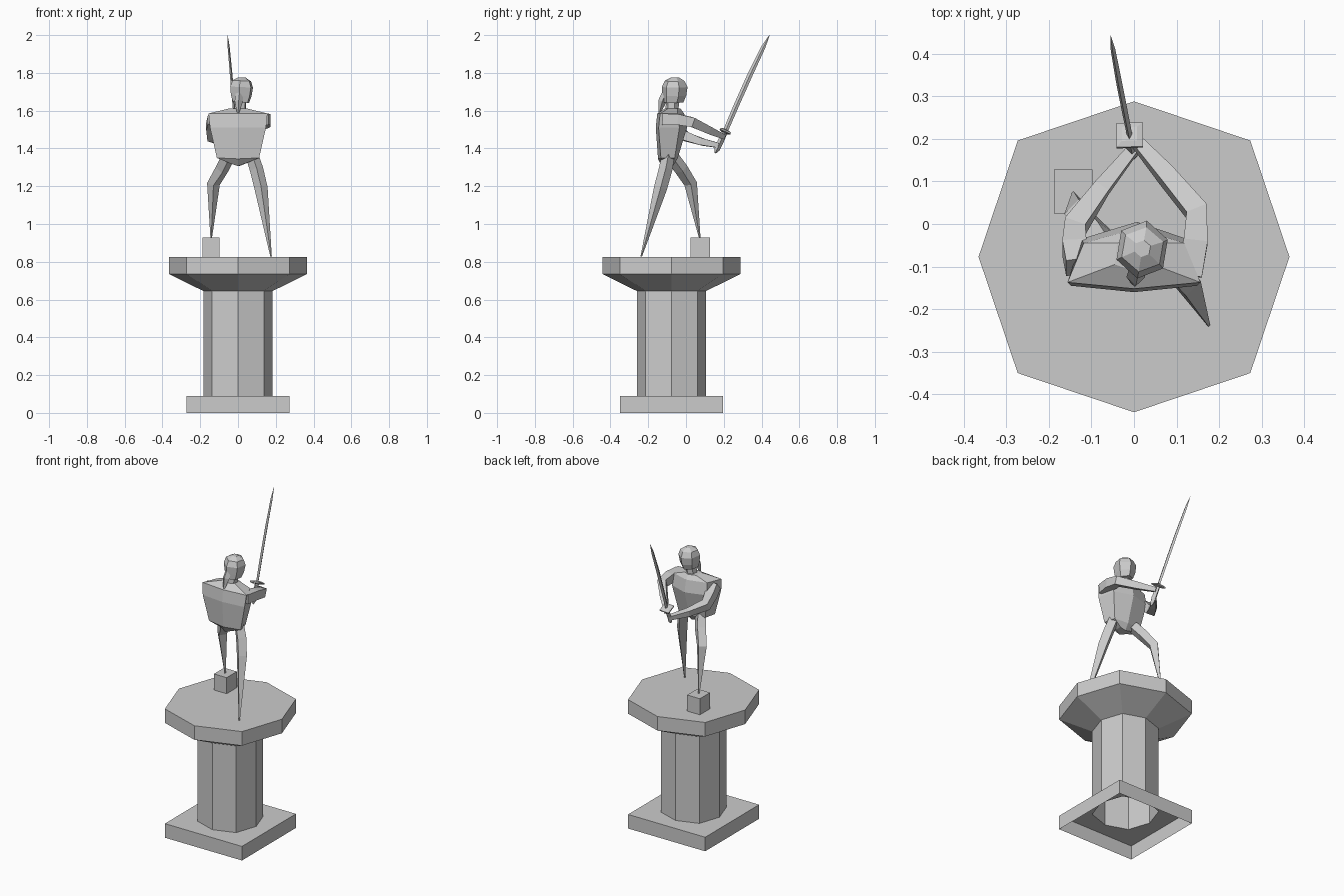
import bpy, bmesh
from math import sin, cos, pi, radians
from mathutils import Vector


def loft(name, rings, cap_start=True, cap_end=True):
    """Skin a list of equal-length point rings into one flat-shaded object."""
    bm = bmesh.new()
    vr = [[bm.verts.new(p) for p in r] for r in rings]
    n = len(rings[0])
    for a, b in zip(vr, vr[1:]):
        for i in range(n):
            j = (i + 1) % n
            bm.faces.new((a[i], a[j], b[j], b[i]))
    if cap_start:
        bm.faces.new(vr[0][::-1])
    if cap_end:
        bm.faces.new(vr[-1])
    bmesh.ops.recalc_face_normals(bm, faces=bm.faces)
    me = bpy.data.meshes.new(name)
    bm.to_mesh(me)
    bm.free()
    ob = bpy.data.objects.new(name, me)
    bpy.context.collection.objects.link(ob)
    return ob


def limb(name, path, radii, turn=0, flat=1.0):
    """Four-sided tapered tube along a path; flat squeezes it in x."""
    pts = [Vector(p) for p in path]
    rings = []
    for i, p in enumerate(pts):
        t = (pts[min(i + 1, len(pts) - 1)] - pts[max(i - 1, 0)]).normalized()
        v = t.cross(Vector((1, 0, 0))).normalized()
        u = v.cross(t)
        a = [radians(turn) + k * pi / 2 for k in range(4)]
        rings.append([p + u * cos(k) * radii[i] * flat + v * sin(k) * radii[i] for k in a])
    return loft(name, rings)


# Pedestal: square base, octagonal column, flared octagonal top, open below
CY = -0.077


def octagon(s, z, square=False):
    d = 0.273 / 0.365
    e = d if square else 1
    unit = [(e, 0), (d, d), (0, e), (-d, d), (-e, 0), (-d, -d), (0, -e), (d, -d)]
    return [(x * s, CY + y * s, z) for x, y in unit]


loft("pedestal", [octagon(0.365, 0, True), octagon(0.365, 0.09, True),
                  octagon(0.183, 0.09), octagon(0.183, 0.645),
                  octagon(0.365, 0.735), octagon(0.365, 0.825)], cap_start=False)

# Small block under the forward foot
loft("foot_block", [[(x, y, z) for x, y in
                     ((-0.188, 0.025), (-0.098, 0.025), (-0.098, 0.128), (-0.188, 0.128))]
                    for z in (0.825, 0.928)])


# Torso: six-point sections (half width back, back y, half width front, front y, peak y, z)
def section(wb, yb, wf, yf, peak, z, zc=0):
    return [(-wb, yb, z), (0, yb - 0.015, z + zc), (wb, yb, z),
            (wf, yf, z), (0.007, peak, z + zc), (-wf, yf, z)]


loft("torso", [section(0.04, -0.115, 0.04, -0.075, -0.07, 1.32, -0.013),
               section(0.112, -0.133, 0.095, -0.06, -0.045, 1.35, -0.005),
               section(0.148, -0.145, 0.124, -0.035, 0.005, 1.51),
               section(0.156, -0.137, 0.118, -0.045, -0.01, 1.585),
               section(0.045, -0.095, 0.04, -0.045, -0.03, 1.612)])


# Neck and head: six-sided rings
def hexring(cx, cy, rx, ry, z, tilt=0.0):
    a = [radians(20) + i * pi / 3 for i in range(6)]
    return [(cx + rx * cos(k), cy + ry * sin(k), z + tilt * cos(k)) for k in a]


loft("neck", [hexring(0.01, -0.075, 0.034, 0.036, 1.59), hexring(0.015, -0.07, 0.03, 0.034, 1.67)])
loft("head", [hexring(0.015, -0.068, 0.046, 0.055, 1.645, -0.005),
              hexring(0.017, -0.062, 0.058, 0.064, 1.68, -0.004),
              hexring(0.019, -0.06, 0.064, 0.069, 1.725, -0.003),
              hexring(0.02, -0.06, 0.052, 0.053, 1.758, -0.003),
              hexring(0.02, -0.058, 0.02, 0.02, 1.776)])
limb("hair_tail", [(0.008, -0.108, 1.69), (0.004, -0.125, 1.65), (0, -0.142, 1.585)],
     [0.02, 0.022, 0.005])

# Legs
limb("forward_leg", [(-0.055, -0.07, 1.35), (-0.085, -0.025, 1.29), (-0.13, 0.025, 1.212),
                     (-0.142, 0.073, 0.925)], [0.036, 0.036, 0.034, 0.004])
limb("rear_leg", [(0.075, -0.095, 1.36), (0.098, -0.108, 1.29), (0.122, -0.135, 1.19),
                  (0.175, -0.237, 0.828)], [0.034, 0.036, 0.035, 0.004])

# Arms
limb("raised_arm", [(0.13, -0.12, 1.555), (0.145, -0.04, 1.553), (0.147, 0.03, 1.54),
                    (0.075, 0.115, 1.5), (0, 0.2, 1.462)],
     [0.042, 0.04, 0.036, 0.029, 0.018], 45)
limb("lowered_arm", [(-0.13, -0.1, 1.55), (-0.14, -0.055, 1.515), (-0.138, -0.005, 1.465),
                     (-0.075, 0.085, 1.435), (0, 0.178, 1.415)],
     [0.042, 0.04, 0.036, 0.027, 0.018], 45)

# Sword: grip, square guard, flat blade
pommel, tip = Vector((0, 0.155, 1.375)), Vector((-0.055, 0.442, 2.0))


def on_sword(f, bow=0.0):
    return pommel.lerp(tip, f) + Vector((0, -bow * 0.9, bow * 0.4))


limb("grip", [on_sword(f) for f in (0, 0.03, 0.1, 0.19)], [0.004, 0.014, 0.016, 0.014])
limb("guard", [on_sword(f) for f in (0.172, 0.18, 0.19, 0.198)],
     [0.025, 0.044, 0.044, 0.025], 45)
limb("blade", [on_sword(0.18), on_sword(0.4, 0.004), on_sword(0.65, 0.006),
               on_sword(0.9, 0.003), on_sword(1)],
     [0.013, 0.014, 0.014, 0.011, 0.001], flat=0.5)
